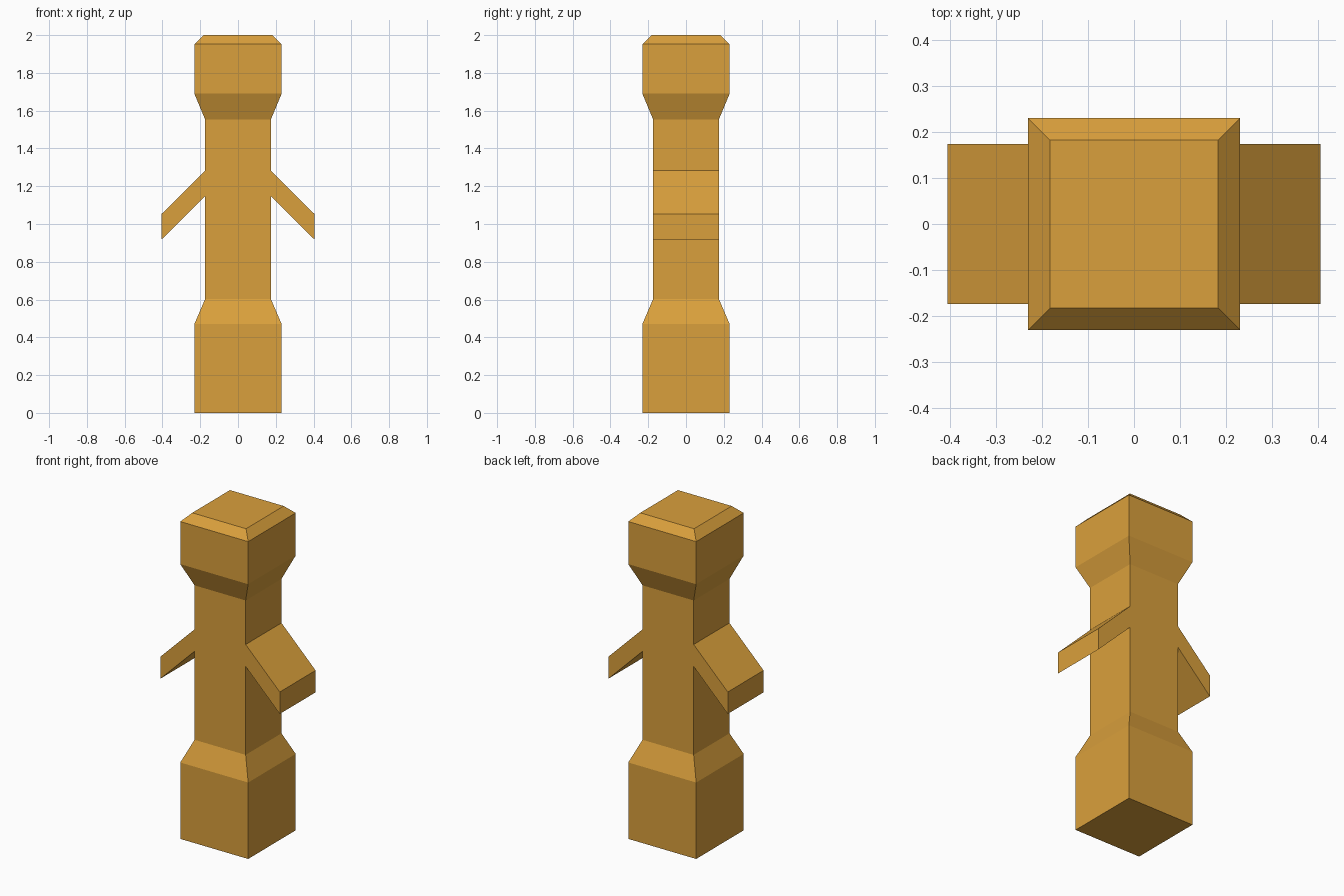
import bpy
import bmesh
from mathutils import Vector

if "Cube" in bpy.data.objects:
    bpy.data.objects.remove(bpy.data.objects["Cube"])

# Square cross-sections from bottom to top: (half width, height)
PROFILE = [
    (0.231, 0.0), (0.231, 0.47),      # base block
    (0.174, 0.603),                   # taper into shaft
    (0.174, 1.147), (0.174, 1.282),   # band the arms grow from
    (0.174, 1.553),                   # top of shaft
    (0.231, 1.69), (0.231, 1.952),    # head block
    (0.183, 2.0),                     # bevelled top
]
ARM_BAND = 3
ARM_OFFSET = Vector((0.232, 0, -0.23))

bm = bmesh.new()

# Post: loft the square sections
rings = [[bm.verts.new((sx * h, sy * h, z))
          for sx, sy in ((-1, -1), (1, -1), (1, 1), (-1, 1))]
         for h, z in PROFILE]
bm.faces.new(rings[0][::-1])
bm.faces.new(rings[-1])
side_faces = {}
for level, (low, high) in enumerate(zip(rings, rings[1:])):
    for i in range(4):
        j = (i + 1) % 4
        side_faces[level, i] = bm.faces.new((low[i], low[j], high[j], high[i]))

# Arms: extrude the left and right faces of the band outward and down
for side, sign in ((1, 1), (3, -1)):
    face = side_faces[ARM_BAND, side]
    result = bmesh.ops.extrude_discrete_faces(bm, faces=[face])
    offset = Vector((sign * ARM_OFFSET.x, 0, ARM_OFFSET.z))
    bmesh.ops.translate(bm, verts=result["faces"][0].verts, vec=offset)

bmesh.ops.recalc_face_normals(bm, faces=bm.faces)
mesh = bpy.data.meshes.new("post_with_arms")
bm.to_mesh(mesh)
bm.free()

post = bpy.data.objects.new("post_with_arms", mesh)
bpy.context.collection.objects.link(post)

# Golden colour
gold = bpy.data.materials.new("golden_orange")
gold.diffuse_color = (0.70, 0.35, 0.045, 1)
gold.use_nodes = True
gold.node_tree.nodes["Principled BSDF"].inputs["Base Color"].default_value = gold.diffuse_color
mesh.materials.append(gold)
